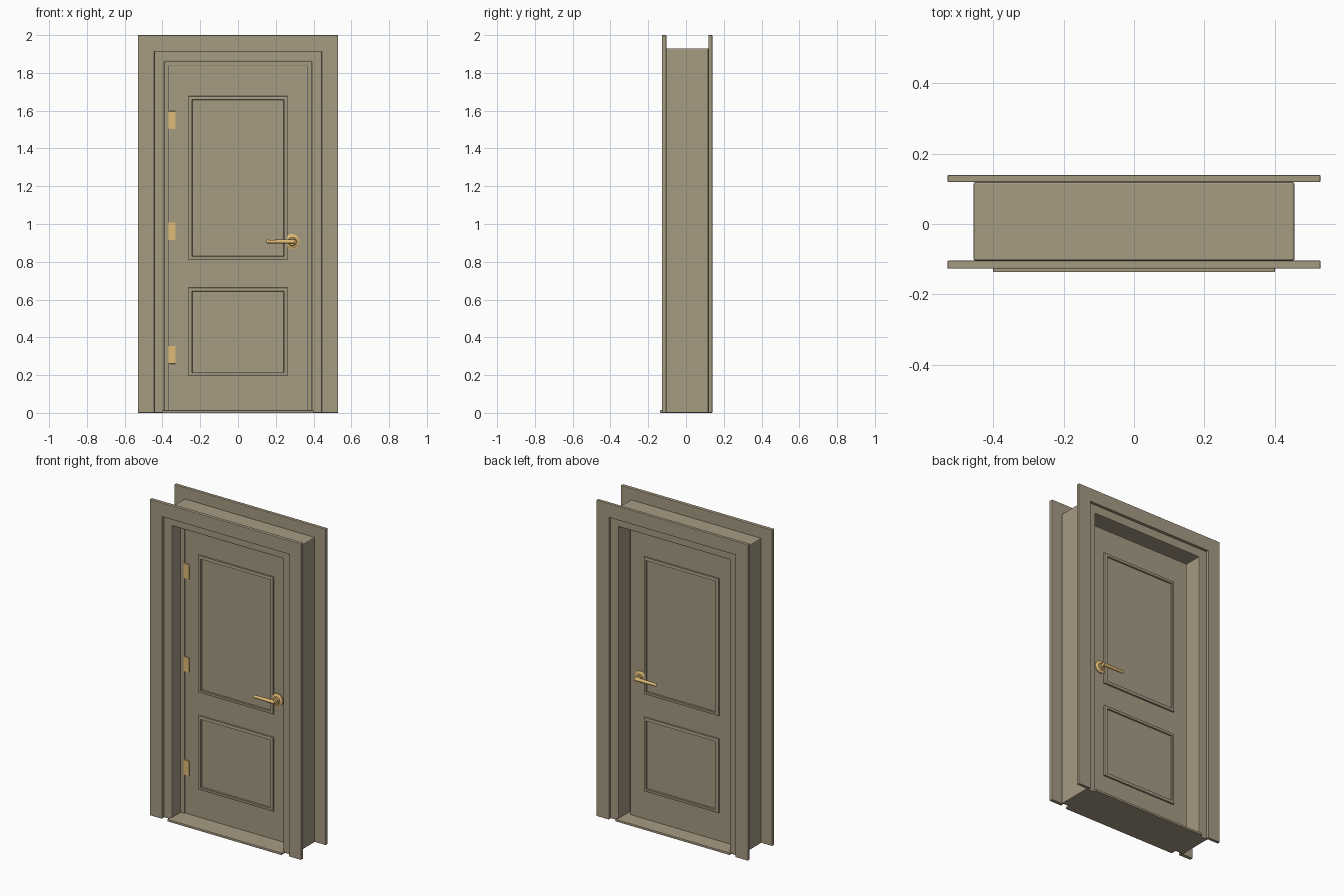
import bpy, bmesh, math
from mathutils import Matrix, Vector

if "Cube" in bpy.data.objects:
    bpy.data.objects.remove(bpy.data.objects["Cube"])


def material(name, rgb):
    m = bpy.data.materials.new(name)
    m.diffuse_color = (*rgb, 1)
    m.use_nodes = True
    m.node_tree.nodes["Principled BSDF"].inputs["Base Color"].default_value = m.diffuse_color
    return m


TAUPE = material("taupe paint", (0.38, 0.325, 0.226))
BRASS = material("brass", (0.74, 0.49, 0.18))


def finish(bm, name, mat, bevel=0.0, smooth=False):
    bmesh.ops.recalc_face_normals(bm, faces=bm.faces)
    me = bpy.data.meshes.new(name)
    bm.to_mesh(me)
    bm.free()
    me.materials.append(mat)
    ob = bpy.data.objects.new(name, me)
    bpy.context.collection.objects.link(ob)
    if bevel:
        b = ob.modifiers.new("soft edges", "BEVEL")
        b.width, b.segments, b.limit_method = bevel, 2, "ANGLE"
    if smooth:
        bpy.ops.object.select_all(action="DESELECT")
        ob.select_set(True)
        bpy.context.view_layer.objects.active = ob
        bpy.ops.object.shade_smooth_by_angle(angle=math.radians(35))
    return ob


def box(name, mat, x, y, z, bevel=0.0):
    bm = bmesh.new()
    bmesh.ops.create_cube(bm, size=1)
    for v in bm.verts:
        v.co = [a + (b - a) * (c + 0.5) for c, (a, b) in zip(v.co, (x, y, z))]
    return finish(bm, name, mat, bevel)


def surround(name, outer, top, inner, under, y, base=0.0, bevel=0.003):
    """Upside-down U running round the opening, extruded along y."""
    bm = bmesh.new()
    pts = [(-outer, base), (-outer, top), (outer, top), (outer, base),
           (inner, base), (inner, under), (-inner, under), (-inner, base)]
    face = bm.faces.new([bm.verts.new((px, y[0], pz)) for px, pz in pts])
    ext = bmesh.ops.extrude_face_region(bm, geom=[face])
    moved = [g for g in ext["geom"] if isinstance(g, bmesh.types.BMVert)]
    bmesh.ops.translate(bm, verts=moved, vec=(0, y[1] - y[0], 0))
    return finish(bm, name, TAUPE, bevel)


# Frame: jamb lining, casing on both wall faces, door stop and threshold
surround("jamb", 0.456, 1.93, 0.39, 1.86, (-0.104, 0.119), bevel=0.005)
surround("front_casing", 0.53, 2.0, 0.443, 1.912, (-0.127, -0.104))
surround("back_casing", 0.53, 2.0, 0.443, 1.912, (0.119, 0.139))
surround("door_stop", 0.391, 1.861, 0.364, 1.837, (-0.016, 0.004), bevel=0.001)
box("threshold", TAUPE, (-0.40, 0.40), (-0.137, 0.136), (0, 0.014), 0.002)

# Door leaf: gridded slab with raised panel mouldings on both faces
XS = (-0.363, -0.262, 0.262, 0.363)
ZS = (0.016, 0.195, 0.663, 0.81, 1.677, 1.836)
Y0, Y1 = -0.013, 0.039
bm = bmesh.new()
panels = []
for y in (Y0, Y1):
    vs = [[bm.verts.new((x, y, z)) for z in ZS] for x in XS]
    for i in range(len(XS) - 1):
        for j in range(len(ZS) - 1):
            quad = [vs[i][j], vs[i + 1][j], vs[i + 1][j + 1], vs[i][j + 1]]
            f = bm.faces.new(quad if y == Y0 else quad[::-1])
            if i == 1 and j in (1, 3):
                panels.append(f)
rim = [e for e in bm.edges if e.is_boundary]
bmesh.ops.bridge_loops(bm, edges=rim)
bm.normal_update()
for width, depth in ((0.001, 0.01), (0.025, 0.002), (0.002, -0.009)):
    bmesh.ops.inset_individual(bm, faces=panels, thickness=width, depth=depth)
finish(bm, "door_leaf", TAUPE)

# Hinges: plates on the front left edge
for n, z in enumerate((0.307, 0.96, 1.55)):
    box(f"hinge_plate_{n + 1}", BRASS, (-0.368, -0.33), (Y0 - 0.006, Y0 + 0.004),
        (z - 0.047, z + 0.047), 0.001)


def rod(bm, a, b, r1, r2, sides=24):
    a, b = Vector(a), Vector(b)
    turn = (b - a).to_track_quat("Z", "Y").to_matrix().to_4x4()
    bmesh.ops.create_cone(bm, cap_ends=True, segments=sides, radius1=r1, radius2=r2,
                          depth=(b - a).length,
                          matrix=Matrix.Translation((a + b) / 2) @ turn)


# Lever handles on both faces
HX, HZ = 0.287, 0.907
for side, y, s in (("front", Y0, -1), ("back", Y1, 1)):
    bm = bmesh.new()
    for d0, d1, r1, r2 in ((-0.002, 0.006, 0.04, 0.04), (0.006, 0.012, 0.038, 0.029),
                           (0.01, 0.018, 0.024, 0.02), (0.015, 0.046, 0.011, 0.011)):
        rod(bm, (HX, y + s * d0, HZ), (HX, y + s * d1, HZ), r1, r2)
    yl = y + s * 0.041
    rod(bm, (HX + 0.012, yl, HZ), (0.158, yl, HZ), 0.0115, 0.009)
    bmesh.ops.create_uvsphere(bm, u_segments=16, v_segments=8, radius=0.0105,
                              matrix=Matrix.Translation((0.158, yl, HZ)))
    finish(bm, f"{side}_lever_handle", BRASS, smooth=True)
